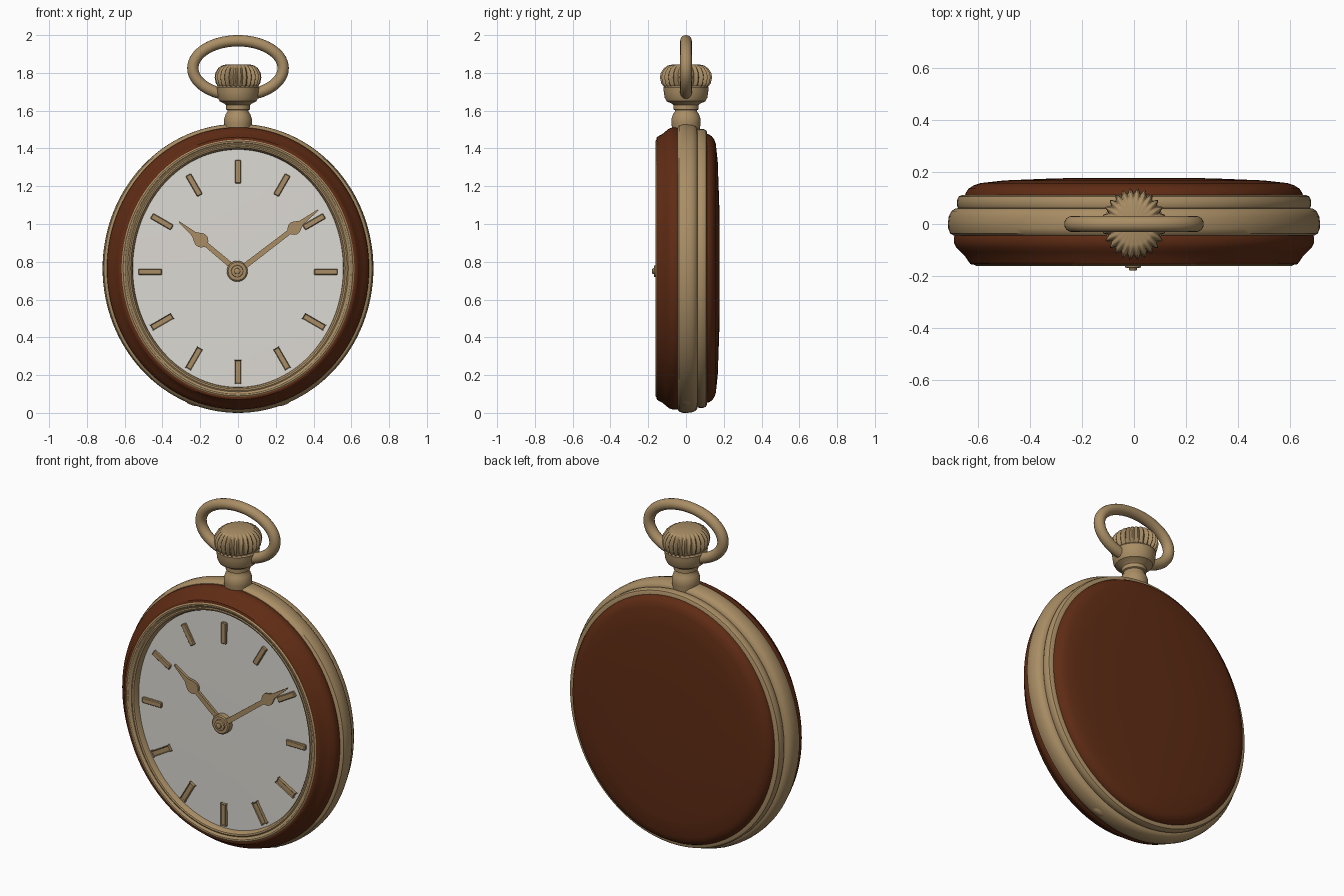
import bpy, bmesh, math
from math import sin, cos, pi

if "Cube" in bpy.data.objects:
    bpy.data.objects.remove(bpy.data.objects["Cube"])

def mat(name, c):
    m = bpy.data.materials.new(name)
    m.diffuse_color = (*c, 1)
    m.use_nodes = True
    m.node_tree.nodes["Principled BSDF"].inputs["Base Color"].default_value = m.diffuse_color
    return m

GOLD = mat("antique gold", (0.40, 0.27, 0.13))
BROWN = mat("red brown enamel", (0.115, 0.025, 0.007))
WHITE = mat("dial white", (0.72, 0.70, 0.65))
CZ = 0.765   # case centre height
PZ = 0.75    # hand pivot height

def finish(name, bm, m, angle=35):
    bmesh.ops.remove_doubles(bm, verts=bm.verts, dist=1e-5)
    bmesh.ops.recalc_face_normals(bm, faces=bm.faces)
    me = bpy.data.meshes.new(name)
    bm.to_mesh(me)
    bm.free()
    me.materials.append(m)
    ob = bpy.data.objects.new(name, me)
    bpy.context.collection.objects.link(ob)
    bpy.ops.object.select_all(action='DESELECT')
    ob.select_set(True)
    bpy.context.view_layer.objects.active = ob
    bpy.ops.object.shade_smooth_by_angle(angle=math.radians(angle))
    return ob

def sweep(name, profile, place, n, m, closed=False, angle=35):
    """Turn profile points through n steps; place(point, angle) gives the position."""
    bm = bmesh.new()
    rings = [[bm.verts.new(place(p, 2 * pi * i / n)) for p in profile] for i in range(n)]
    k = len(profile)
    for i in range(n):
        a, b = rings[i], rings[(i + 1) % n]
        for j in range(k if closed else k - 1):
            q = (j + 1) % k
            bm.faces.new((a[j], b[j], b[q], a[q]))
    return finish(name, bm, m, angle)

# oval case: taller than wide, more so toward the dial
def oval(p, t):
    r, y = p
    f = min(1.13, 1.067 + 0.39 * (0.717 - r))
    return (r * cos(t), y, CZ + r * f * sin(t))

def case_part(name, prof, m):
    return sweep(name, prof, oval, 128, m)

case_part("case_rim", [(.64, -.045), (.695, -.045), (.709, -.036), (.716, -.018), (.717, .005),
                       (.714, .03), (.704, .05), (.69, .059), (.678, .061), (.683, .07),
                       (.683, .092), (.676, .106), (.664, .111), (.63, .111)], GOLD)
case_part("back_cover", [(.652, .10), (.650, .118), (.638, .136), (.618, .149), (.59, .158),
                         (.5, .168), (.3, .176), (.15, .178), (0, .178)], BROWN)
case_part("front_cover", [(.65, -.04), (.690, -.041), (.694, -.052), (.694, -.072), (.686, -.09),
                          (.668, -.108), (.65, -.126), (.638, -.145), (.631, -.154), (.622, -.157),
                          (.612, -.157), (.605, -.14)], BROWN)
case_part("dial_bezel", [(.616, -.14), (.616, -.157), (.608, -.162), (.598, -.161), (.590, -.154),
                         (.584, -.152), (.577, -.155), (.568, -.152), (.560, -.138), (.556, -.115)], GOLD)
case_part("dial", [(.57, -.121), (.3, -.124), (0, -.125)], WHITE)

# hour markers on an oval
def box(name, x, z, w, l, ang, y0, y1):
    bm = bmesh.new()
    bmesh.ops.create_cube(bm, size=1)
    for v in bm.verts:
        a, b = v.co.x * w, v.co.z * l
        v.co = (x + a * cos(ang) + b * sin(ang), y0 + (v.co.y + .5) * (y1 - y0),
                z - a * sin(ang) + b * cos(ang))
    bmesh.ops.bevel(bm, geom=bm.edges[:], offset=.004, segments=1, affect='EDGES')
    return finish(name, bm, GOLD)

for h in range(12):
    t = h * pi / 6
    box("hour_marker_%d" % (h + 1), .465 * sin(t), PZ - .003 + .53 * cos(t), .032, .125, t, -.136, -.11)

# hands: shaft, round bulge, pointed leaf
def hand(name, tx, tz, bulge, r, y0, y1):
    length, ang = math.hypot(tx, tz), math.atan2(tx, tz)
    half = [(.015, 0), (.013, bulge - r)]
    half += [(max(.013, r * sin(a)), bulge - r * cos(a)) for a in [pi * k / 10 for k in range(2, 8)]]
    half += [(.014, bulge + r * 1.35), (.003, length)]
    pts = half + [(-w, l) for w, l in reversed(half)]
    bm = bmesh.new()
    f = bm.faces.new([bm.verts.new((w * cos(ang) + l * sin(ang), y0,
                                    PZ - w * sin(ang) + l * cos(ang))) for w, l in pts])
    ext = bmesh.ops.extrude_face_region(bm, geom=[f])
    bmesh.ops.translate(bm, vec=(0, y1 - y0, 0),
                        verts=[v for v in ext["geom"] if isinstance(v, bmesh.types.BMVert)])
    return finish(name, bm, GOLD)

hand("hour_hand", -.312, .262, .255, .038, -.145, -.131)
hand("minute_hand", .425, .325, .375, .035, -.157, -.145)
sweep("hand_hub", [(.055, -.12), (.055, -.155), (.048, -.161), (.032, -.161), (.030, -.168),
                   (.016, -.170), (.015, -.177), (.010, -.180), (0, -.180)],
      lambda p, t: (p[0] * cos(t) - .004, p[1], PZ + p[0] * sin(t)), 32, GOLD)

# stem with collar, neck and cup
sweep("stem", [(0, 1.49), (.068, 1.49), (.074, 1.535), (.074, 1.555), (.066, 1.58), (.056, 1.595),
               (.056, 1.603), (.064, 1.607), (.064, 1.630), (.072, 1.637), (.098, 1.650), (.108, 1.67),
               (.112, 1.70), (.114, 1.722), (.108, 1.73), (0, 1.73)],
      lambda p, t: (p[0] * cos(t), p[0] * 1.05 * sin(t), p[1]), 48, GOLD)

# fluted crown
def flute(p, t):
    r, z, d = p
    r *= 1 - d * (.5 - .5 * cos(26 * t))
    return (r * .89 * cos(t), r * sin(t), z)

sweep("winding_crown", [(.09, 1.715, 0), (.115, 1.722, .08), (.132, 1.745, .13), (.139, 1.775, .14),
                        (.135, 1.80, .14), (.118, 1.825, .13), (.098, 1.838, .08), (.08, 1.843, 0),
                        (0, 1.845, 0)], flute, 208, GOLD, angle=60)

# oval bow: round tube along an ellipse
def bow(p, t):
    a, b = .239, .145
    nx, nz = b * cos(t), a * sin(t)
    l = math.hypot(nx, nz)
    return (a * cos(t) + p[0] * nx / l, p[1], 1.825 + b * sin(t) + p[0] * nz / l)

sweep("bow", [(.03 * cos(k * pi / 8), .031 * sin(k * pi / 8)) for k in range(16)],
      bow, 80, GOLD, closed=True)

# small rounded lugs under the rim
for s, side in ((-1, "left"), (1, "right")):
    bm = bmesh.new()
    bmesh.ops.create_uvsphere(bm, u_segments=20, v_segments=12, radius=1)
    tilt = .33 * s
    for v in bm.verts:
        x, z = v.co.x * .052, v.co.z * .024
        v.co = (s * .238 + x * cos(tilt) - z * sin(tilt), v.co.y * .032,
                .064 + x * sin(tilt) + z * cos(tilt))
    finish("lug_" + side, bm, GOLD, 60)
